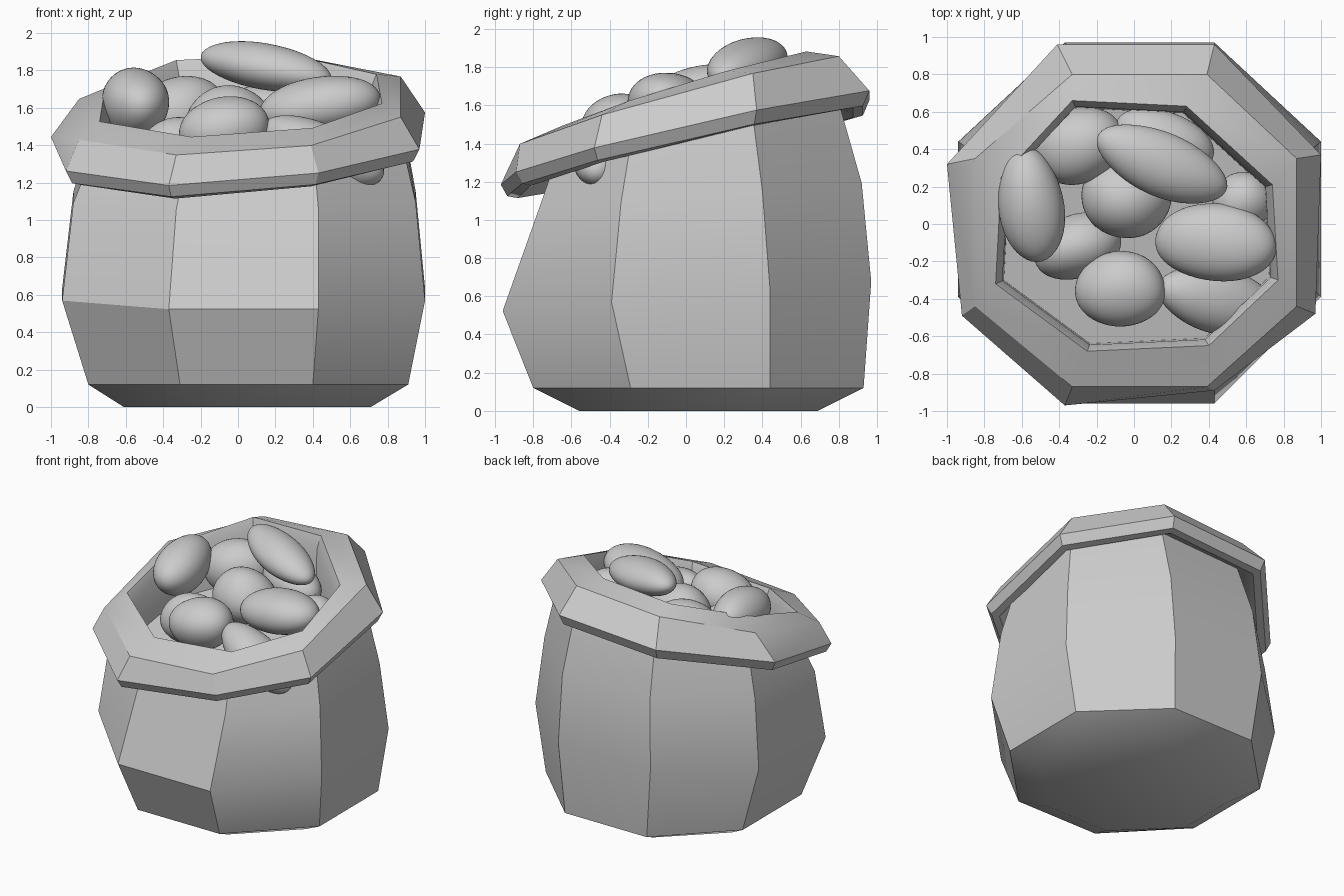
import bpy, bmesh, math
from mathutils import Vector

if "Cube" in bpy.data.objects:
    bpy.data.objects.remove(bpy.data.objects["Cube"])


def octagon(x0, xa, xb, x1, y0, ya, yb, y1):
    """Eight corners, starting front left and going round to the right."""
    return [(xa, y0), (xb, y0), (x1, ya), (x1, yb),
            (xb, y1), (xa, y1), (x0, yb), (x0, ya)]


def on_plane(points, z, slope_y=0.0, slope_x=0.0, scale=1.0):
    """Place a ring on a tilted plane."""
    return [Vector((x * scale, y * scale, z + slope_y * y + slope_x * x))
            for x, y in points]


def finish(bm, name, angle):
    bmesh.ops.recalc_face_normals(bm, faces=bm.faces)
    mesh = bpy.data.meshes.new(name)
    bm.to_mesh(mesh)
    bm.free()
    obj = bpy.data.objects.new(name, mesh)
    bpy.context.collection.objects.link(obj)
    bpy.ops.object.select_all(action='DESELECT')
    obj.select_set(True)
    bpy.context.view_layer.objects.active = obj
    bpy.ops.object.shade_smooth_by_angle(angle=math.radians(angle))
    return obj


def loft(name, rings, angle):
    """Skin a stack of rings and close both ends."""
    bm = bmesh.new()
    loops = [[bm.verts.new(p) for p in ring] for ring in rings]
    for low, high in zip(loops, loops[1:]):
        for i in range(8):
            j = (i + 1) % 8
            bm.faces.new((low[i], low[j], high[j], high[i]))
    bm.faces.new(loops[0][::-1])
    bm.faces.new(loops[-1])
    return finish(bm, name, angle)


def potato(name, centre, size, direction, seed):
    """Lumpy ellipsoid whose long axis follows direction."""
    bm = bmesh.new()
    bmesh.ops.create_icosphere(bm, subdivisions=4, radius=1)
    turn = Vector(direction).to_track_quat('X', 'Z')
    for v in bm.verts:
        p = v.co.copy()
        lump = 1 + 0.035 * math.sin(2.6 * p.x + seed) * math.cos(2.3 * p.y + 2 * seed) \
                 + 0.03 * math.sin(3 * p.z + 1.7 * seed)
        local = Vector((p.x * size[0], p.y * size[1], p.z * size[2])) * lump
        v.co = turn @ local + Vector(centre)
    return finish(bm, name, 60)


# Sack: body, flared folded rim and mouth in one continuous skin
rim_edge = [(-.37, -.97), (.43, -.89), (.97, -.48), (1.0, .37),
            (.43, .96), (-.41, .96), (-1.0, .32), (-.92, -.49)]
mouth = [(-.25, -.68), (.40, -.65), (.77, -.30), (.74, .21),
         (.28, .63), (-.33, .66), (-.71, .25), (-.74, -.32)]
loft("sack", [
    on_plane(octagon(-.61, -.21, .31, .71, -.56, -.17, .31, .69), 0.0),
    on_plane(octagon(-.80, -.31, .40, .91, -.80, -.29, .44, .93), .12),
    on_plane(octagon(-.94, -.37, .43, 1.0, -.96, -.39, .44, .97), .60, .08),
    on_plane(octagon(-.88, -.33, .43, .95, -.77, -.34, .40, .92), 1.12, .08),
    on_plane(octagon(-.79, -.29, .41, .88, -.69, -.29, .35, .80), 1.42, .22, .05),
    on_plane(rim_edge, 1.35, .22, .06, .91),
    on_plane(rim_edge, 1.36, .22, .06, .965),
    on_plane(rim_edge, 1.43, .23, .06),
    on_plane(octagon(-.85, -.33, .39, .87, -.87, -.44, .35, .80), 1.61, .275, .07),
    on_plane(mouth, 1.67, .31, .06),
    on_plane(mouth, 1.58, .30, .06, .95),
    on_plane(mouth, 1.27, .20, .03, .94),
], 30)

# Potatoes: centre, half sizes, direction of the long axis
heap = [
    ((-.55, .10, 1.62), (.31, .175, .19), (-.15, 1, .08)),
    ((.15, .32, 1.82), (.36, .165, .13), (1, -.42, -.18)),
    ((.44, -.10, 1.61), (.34, .215, .15), (1, -.03, .16)),
    ((-.07, -.35, 1.47), (.24, .20, .19), (1, -.1, .2)),
    ((-.04, .14, 1.52), (.24, .21, .20), (1, -.2, -.1)),
    ((-.30, .42, 1.56), (.26, .21, .20), (1, .4, .1)),
    ((.45, -.41, 1.36), (.34, .17, .16), (.9, -.22, -.38)),
    ((-.30, -.12, 1.36), (.24, .17, .19), (1, .4, 0)),
    ((.58, .12, 1.50), (.17, .16, .17), (1, .2, 0)),
    ((.16, .44, 1.56), (.27, .16, .16), (1, -.4, -.1)),
]
for i, (centre, size, direction) in enumerate(heap):
    potato(f"potato_{i + 1}", centre, size, direction, i * 1.3)
